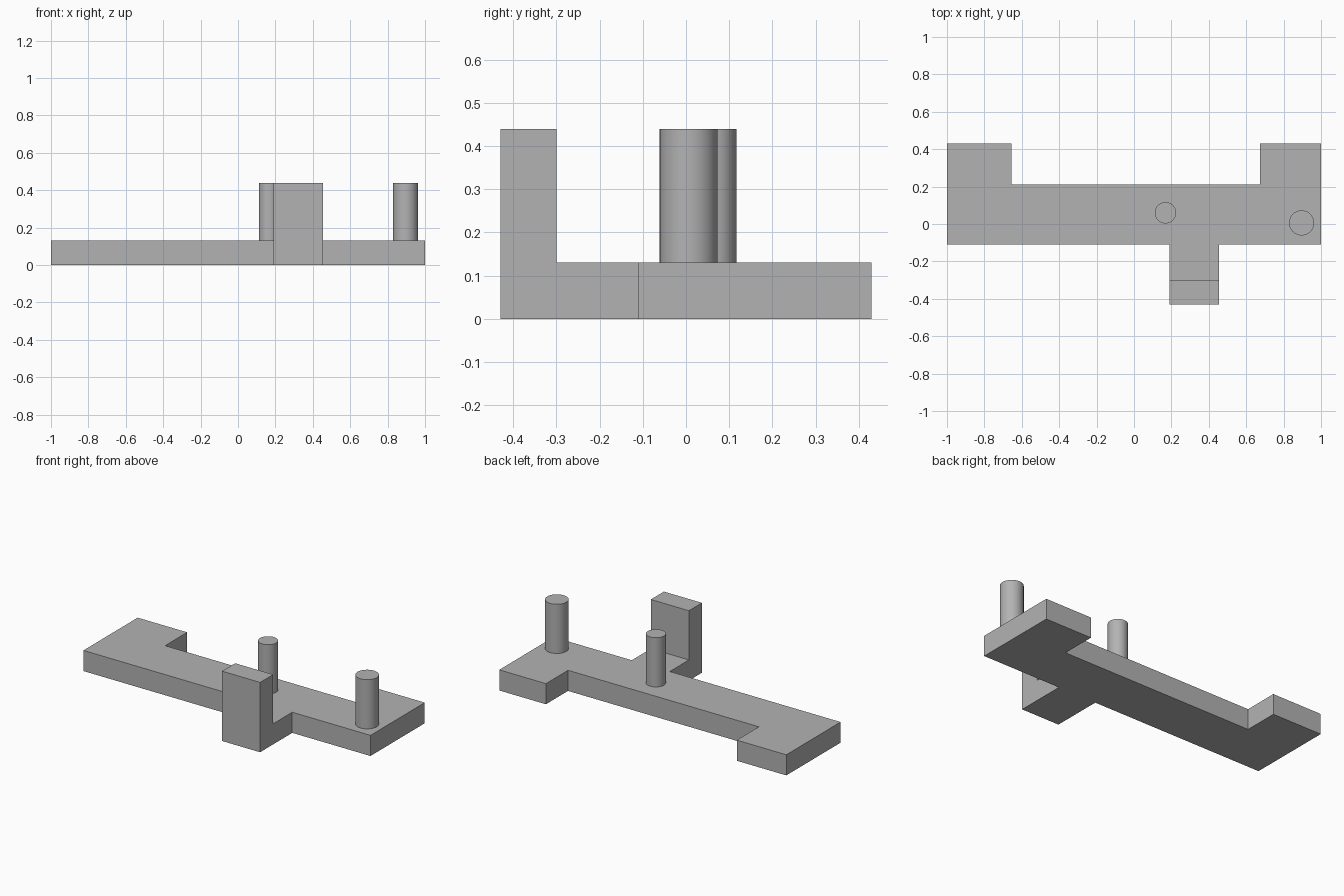
import bpy, bmesh, math

cube = bpy.data.objects.get("Cube")
if cube:
    bpy.data.objects.remove(cube, do_unlink=True)

PLATE_TOP, TOP = 0.13, 0.44

grey = bpy.data.materials.new("plain grey")
grey.use_nodes = True
colour = (0.45, 0.45, 0.45, 1)
grey.diffuse_color = colour
grey.node_tree.nodes["Principled BSDF"].inputs["Base Color"].default_value = colour


def lift(bm, faces, height):
    """Extrude faces upwards and return the raised faces."""
    geom = bmesh.ops.extrude_face_region(bm, geom=faces, use_keep_orig=False)["geom"]
    verts = [g for g in geom if isinstance(g, bmesh.types.BMVert)]
    bmesh.ops.translate(bm, verts=verts, vec=(0, 0, height))
    return [g for g in geom if isinstance(g, bmesh.types.BMFace)]


# Base plate outline: two rear wings and a front tab
outline = [(-1, -0.11), (0.19, -0.11), (0.19, -0.30), (0.455, -0.30),
           (0.455, -0.11), (1, -0.11), (1, 0.43), (0.675, 0.43),
           (0.675, 0.21), (-0.655, 0.21), (-0.655, 0.43), (-1, 0.43)]
bm = bmesh.new()
ring = [bm.verts.new((x, y, 0)) for x, y in outline]
foot = [bm.verts.new((x, -0.43, 0)) for x in (0.19, 0.455)]
floor = [bm.faces.new(ring), bm.faces.new((foot[0], foot[1], ring[3], ring[2]))]
copy = bmesh.ops.duplicate(bm, geom=floor)["geom"]
raised = lift(bm, [g for g in copy if isinstance(g, bmesh.types.BMFace)], PLATE_TOP)

# Upright post at the end of the tab
post = [f for f in raised if f.calc_center_median().y < -0.30]
lift(bm, post, TOP - PLATE_TOP)
bmesh.ops.remove_doubles(bm, verts=bm.verts, dist=0.0001)
bmesh.ops.dissolve_limit(bm, angle_limit=0.01, verts=bm.verts, edges=bm.edges)
bmesh.ops.recalc_face_normals(bm, faces=bm.faces)
mesh = bpy.data.meshes.new("base_with_post")
bm.to_mesh(mesh)
bm.free()
mesh.materials.append(grey)
bpy.context.collection.objects.link(bpy.data.objects.new("base_with_post", mesh))

# Round pegs standing on the plate
for name, x, y, radius in (("middle_peg", 0.168, 0.06, 0.057),
                           ("left_peg", 0.896, 0.006, 0.067)):
    bpy.ops.mesh.primitive_cylinder_add(vertices=48, radius=radius, depth=TOP - PLATE_TOP,
                                        location=(x, y, (TOP + PLATE_TOP) / 2))
    peg = bpy.context.object
    peg.name = name
    peg.data.materials.append(grey)
    bpy.ops.object.shade_smooth_by_angle(angle=math.radians(30))
